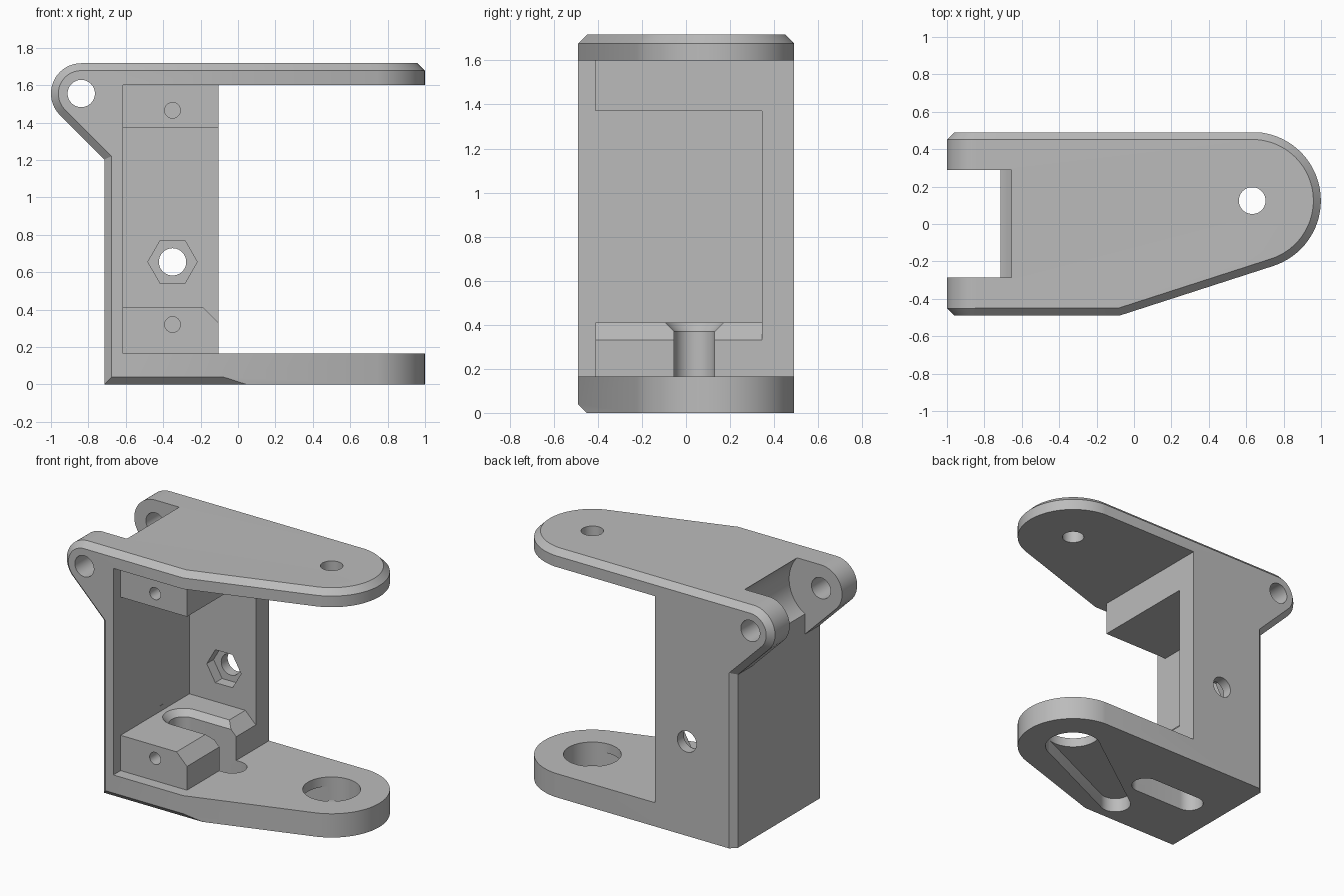
import bpy, bmesh
from math import sin, cos, pi, radians, acos, atan2, hypot

cube = bpy.data.objects.get("Cube")
if cube:
    bpy.data.objects.remove(cube, do_unlink=True)

TOP, HALF, CH = 1.717, 0.49, 0.04       # height, half width, chamfer
EAR = (-0.838, 1.555)                   # hinge axis (x, z)
TIP = (0.632, 0.125)                    # pivot axis (x, y)
WALL = -0.715                           # outer face of the rear wall


def loft(name, rings):
    """Solid through rings of 3D points with equal counts."""
    bm = bmesh.new()
    loops = [[bm.verts.new(p) for p in ring] for ring in rings]
    n = len(loops[0])
    for a, b in zip(loops, loops[1:]):
        for i in range(n):
            j = (i + 1) % n
            bm.faces.new((a[i], a[j], b[j], b[i]))
    bm.faces.new(loops[0])
    bm.faces.new(loops[-1])
    bmesh.ops.recalc_face_normals(bm, faces=bm.faces)
    mesh = bpy.data.meshes.new(name)
    bm.to_mesh(mesh)
    bm.free()
    obj = bpy.data.objects.new(name, mesh)
    bpy.context.collection.objects.link(obj)
    return obj


def at_z(pts, z):
    return [(x, y, z) for x, y in pts]


def at_y(pts, y):
    return [(x, y, z) for x, z in pts]


def arc(c, r, a0, a1, n=24):
    return [(c[0] + r * cos(a0 + (a1 - a0) * i / n),
             c[1] + r * sin(a0 + (a1 - a0) * i / n)) for i in range(n + 1)]


def circle(c, r, n=48):
    return arc(c, r, 0, 2 * pi * (n - 1) / n, n - 1)


def rect(x0, x1, y0, y1):
    return [(x0, y0), (x1, y0), (x1, y1), (x0, y1)]


def capsule(c1, r1, c2, r2):
    """Outline wrapped round two circles."""
    dx, dy = c2[0] - c1[0], c2[1] - c1[1]
    phi, beta = atan2(dy, dx), acos((r1 - r2) / hypot(dx, dy))
    return (arc(c1, r1, phi + beta, phi + 2 * pi - beta)
            + arc(c2, r2, phi - beta, phi + beta))


def combine(body, tool, operation):
    mod = body.modifiers.new(operation, "BOOLEAN")
    mod.operation, mod.solver, mod.object = operation, "EXACT", tool
    bpy.context.view_layer.objects.active = body
    bpy.ops.object.modifier_apply(modifier=mod.name)
    bpy.data.objects.remove(tool, do_unlink=True)


def cut_z(name, pts, z0, z1):
    combine(bracket, loft(name, [at_z(pts, z0), at_z(pts, z1)]), "DIFFERENCE")


def cut_y(name, pts, y0, y1):
    combine(bracket, loft(name, [at_y(pts, y0), at_y(pts, y1)]), "DIFFERENCE")


def plan(d):
    """Outline from above, inset by d."""
    t, r, y = radians(-72.1), 0.367 - d, -HALF + d
    corner = TIP[0] + (r - sin(t) * (y - TIP[1])) / cos(t)
    return ([(-1.3, y), (-1.3, TIP[1] + r)] + arc(TIP, r, pi / 2, t, 40)
            + [(corner, y)])


def side(d, bottom):
    """Outline from the front, inset by d, with its own bottom height."""
    r, x = 0.162 - d, WALL + d
    ear = arc(EAR, r, radians(225), radians(90), 30)
    return ([(1.3, bottom), (x, bottom), (x, ear[0][1] + ear[0][0] - x)]
            + ear + [(1.3, EAR[1] + r)])


# Outer body: side outline crossed with plan outline, chamfered edges
E = HALF + 0.0005
bracket = loft("bracket", [at_y(side(CH, CH), -E), at_y(side(0, 0), CH - E),
                           at_y(side(0, 0), E - CH), at_y(side(CH, 0), E)])
combine(bracket, loft("plan_solid", [
    at_z(plan(0), -0.1), at_z(plan(0), TOP - CH),
    at_z(plan(2 * CH), TOP + CH)]), "INTERSECT")

# Opening between the two arms, leaving the rear and side walls
FACE, INNER = -0.105, 0.345
cut_z("opening", [(-0.615, -1), (-0.615, INNER), (FACE, INNER),
                  (FACE, 1), (2, 1), (2, -1)], 0.165, 1.6)

# Mounting blocks inside the opening
upper = rect(-0.65, FACE, 1.37, 1.65)
lower = [(-0.65, 0.1), (FACE, 0.1), (FACE, 0.33), (FACE - 0.08, 0.41), (-0.65, 0.41)]
for name, pts in (("upper_block", upper), ("lower_block", lower)):
    combine(bracket, loft(name, [at_y(pts, -0.41), at_y(pts, 0.4)]), "UNION")

# Hinge: gap between the ears, rounded clearance and pin hole
cut_y("hinge_gap", rect(-1.4, WALL, 1.0, 2.0), -0.285, 0.29)
cut_y("hinge_clearance", circle(EAR, 0.245, 64), -0.285, 0.29)
cut_y("hinge_hole", circle(EAR, 0.073), -1, 1)

# Screw holes in the blocks, bolt hole and nut seat in the side wall
for z in (1.465, 0.32):
    cut_y("screw_hole", circle((-0.35, z), 0.042, 32), -0.6, -0.16)
cut_y("bolt_hole", circle((-0.35, 0.655), 0.073), 0.2, 1)
cut_y("nut_seat", circle((-0.35, 0.655), 0.132, 6), 0.2, 0.42)

# Flared slot through the lower block and arm
slot = [capsule((-0.445, 0.038), r, (-0.07, 0.038), r - 1e-6)
        for r in (0.0925, 0.132, 0.172)]
combine(bracket, loft("slot", [at_z(slot[0], -0.1), at_z(slot[0], 0.37),
                               at_z(slot[1], 0.41), at_z(slot[2], 0.45)]),
        "DIFFERENCE")

# Pivot holes in both arms and the tapered pocket underneath
cut_z("upper_pivot_hole", circle(TIP, 0.0715), 1.5, 2)
cut_z("lower_pivot_hole", circle(TIP, 0.182, 64), -0.1, 0.3)
cut_z("arm_pocket", capsule(TIP, 0.18, (-0.075, -0.283), 0.102), -0.1, 0.1)

# Material and shading
grey = bpy.data.materials.new("plain grey")
grey.use_nodes = True
colour = (0.5, 0.5, 0.5, 1)
grey.diffuse_color = colour
grey.node_tree.nodes["Principled BSDF"].inputs["Base Color"].default_value = colour
bracket.data.materials.clear()
bracket.data.materials.append(grey)
for face in bracket.data.polygons:
    face.material_index = 0
bpy.ops.object.select_all(action="DESELECT")
bracket.select_set(True)
bpy.context.view_layer.objects.active = bracket
bpy.ops.object.shade_smooth_by_angle(angle=radians(25))
